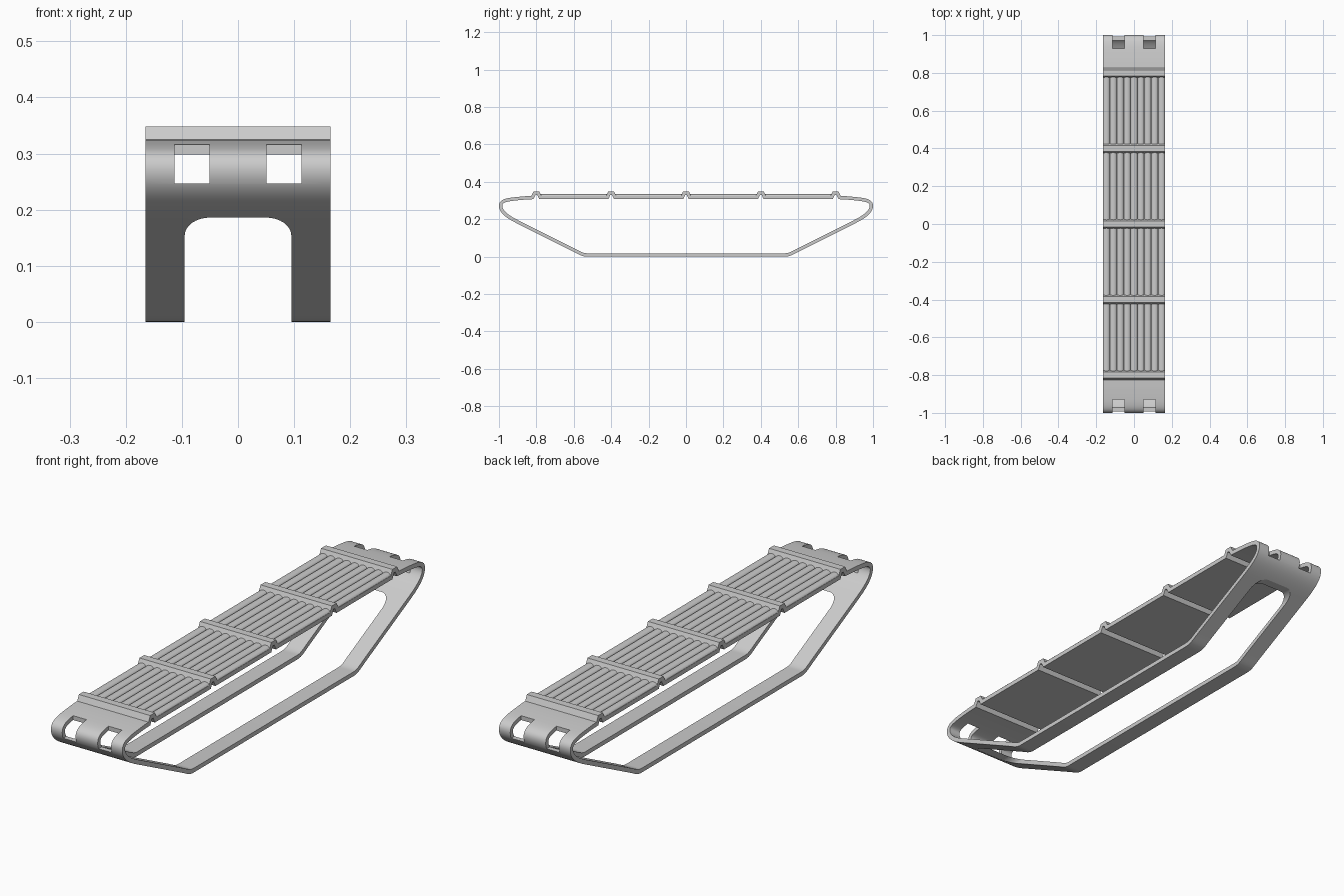
import bpy, bmesh, math
from mathutils import Vector
from mathutils.geometry import interpolate_bezier

if "Cube" in bpy.data.objects:
    bpy.data.objects.remove(bpy.data.objects["Cube"])

W = 0.165     # half width of the band
T = 0.009     # half thickness of the band
TOP = 0.316   # height of the upper run's centreline


def finish(bm, name):
    bmesh.ops.recalc_face_normals(bm, faces=bm.faces)
    me = bpy.data.meshes.new(name)
    bm.to_mesh(me)
    bm.free()
    ob = bpy.data.objects.new(name, me)
    bpy.context.collection.objects.link(ob)
    return ob


def activate(ob):
    bpy.ops.object.select_all(action='DESELECT')
    ob.select_set(True)
    bpy.context.view_layer.objects.active = ob


def prism(name, xz, y0, y1):
    """Extrude an x-z outline along y."""
    bm = bmesh.new()
    a = [bm.verts.new((x, y0, z)) for x, z in xz]
    b = [bm.verts.new((x, y1, z)) for x, z in xz]
    n = len(xz)
    bm.faces.new(a)
    bm.faces.new(b[::-1])
    for i in range(n):
        j = (i + 1) % n
        bm.faces.new((a[i], a[j], b[j], b[i]))
    return finish(bm, name)


def bezier(pts, n):
    p = [Vector((y, z, 0)) for y, z in pts]
    return [(v.x, v.y) for v in interpolate_bezier(p[0], p[1], p[2], p[3], n)]


def offset(path, d):
    """Mitred offset of a closed 2D path."""
    out = []
    for i, p in enumerate(path):
        p = Vector(p)
        d0 = (p - Vector(path[i - 1])).normalized()
        d1 = (Vector(path[(i + 1) % len(path)]) - p).normalized()
        n0, n1 = Vector((-d0.y, d0.x)), Vector((-d1.y, d1.x))
        m = (n0 + n1).normalized()
        out.append(p + m * d / max(m.dot(n0), 0.3))
    return out


# Half of the band centreline: ridged top run, rounded nose, slope, flat base
half = [(0.010, 0.339), (0.021, TOP)]
for c in (0.4, 0.8):
    half += [(c - 0.021, TOP), (c - 0.010, 0.339), (c + 0.010, 0.339), (c + 0.021, TOP)]
half += bezier([(0.86, 0.314), (0.95, 0.306), (0.991, 0.303), (0.991, 0.272)], 14)
half += bezier([(0.991, 0.272), (0.991, 0.238), (0.95, 0.211), (0.90, 0.186)], 14)[1:]
half += bezier([(0.60, 0.036), (0.57, 0.021), (0.555, 0.009), (0.53, 0.009)], 8)
path = half + [(-y, z) for y, z in reversed(half)]

# Closed band
bm = bmesh.new()
rings = []
for d, x in ((T, -W), (T, W), (-T, W), (-T, -W)):
    rings.append([bm.verts.new((x, p.x, p.y)) for p in offset(path, d)])
for k in range(4):
    r, s = rings[k], rings[(k + 1) % 4]
    for i in range(len(path)):
        j = (i + 1) % len(path)
        bm.faces.new((r[i], r[j], s[j], s[i]))
band = finish(bm, "track_band")

# Cutters: round-cornered opening through slopes and base, and nose slots
rx, rz = 0.045, 0.032
arch = [(0.095, -0.1)]
for i in range(9):
    a = math.radians(90 * i / 8)
    arch.append((0.095 - rx + rx * math.cos(a), 0.186 - rz + rz * math.sin(a)))
arch += [(-x, z) for x, z in reversed(arch)]
cutters = [prism("opening_cutter", arch, -1.2, 1.2)]
for sx in (-1, 1):
    for sy in (-1, 1):
        rect = [(sx * 0.051, 0.247), (sx * 0.113, 0.247), (sx * 0.113, 0.4), (sx * 0.051, 0.4)]
        cutters.append(prism("slot_cutter", rect, sy * 0.928, sy * 1.1))
for c in cutters:
    c.hide_render = True
    m = band.modifiers.new("cut", 'BOOLEAN')
    m.operation, m.solver, m.object = 'DIFFERENCE', 'EXACT', c
    activate(band)
    bpy.ops.object.modifier_apply(modifier=m.name)
    bpy.data.objects.remove(c)
activate(band)
bpy.ops.object.shade_smooth_by_angle(angle=math.radians(25))

# Ribbed tread panels between the cross ridges
slats, pw = 9, W - 0.0005
pitch = 2 * pw / slats
outline = [(pw, 0.311), (-pw, 0.311)]
for s in range(slats):
    for i in range(9):
        if s and i == 0:
            continue
        a = math.pi * i / 8
        outline.append((-pw + pitch * (s + 0.5 - 0.5 * math.cos(a)),
                        0.3225 + 0.0115 * math.sin(a)))
for k in range(4):
    y = -0.8 + 0.4 * k
    panel = prism("tread_panel", outline, y + 0.022, y + 0.378)
    activate(panel)
    bpy.ops.object.shade_smooth_by_angle(angle=math.radians(40))
